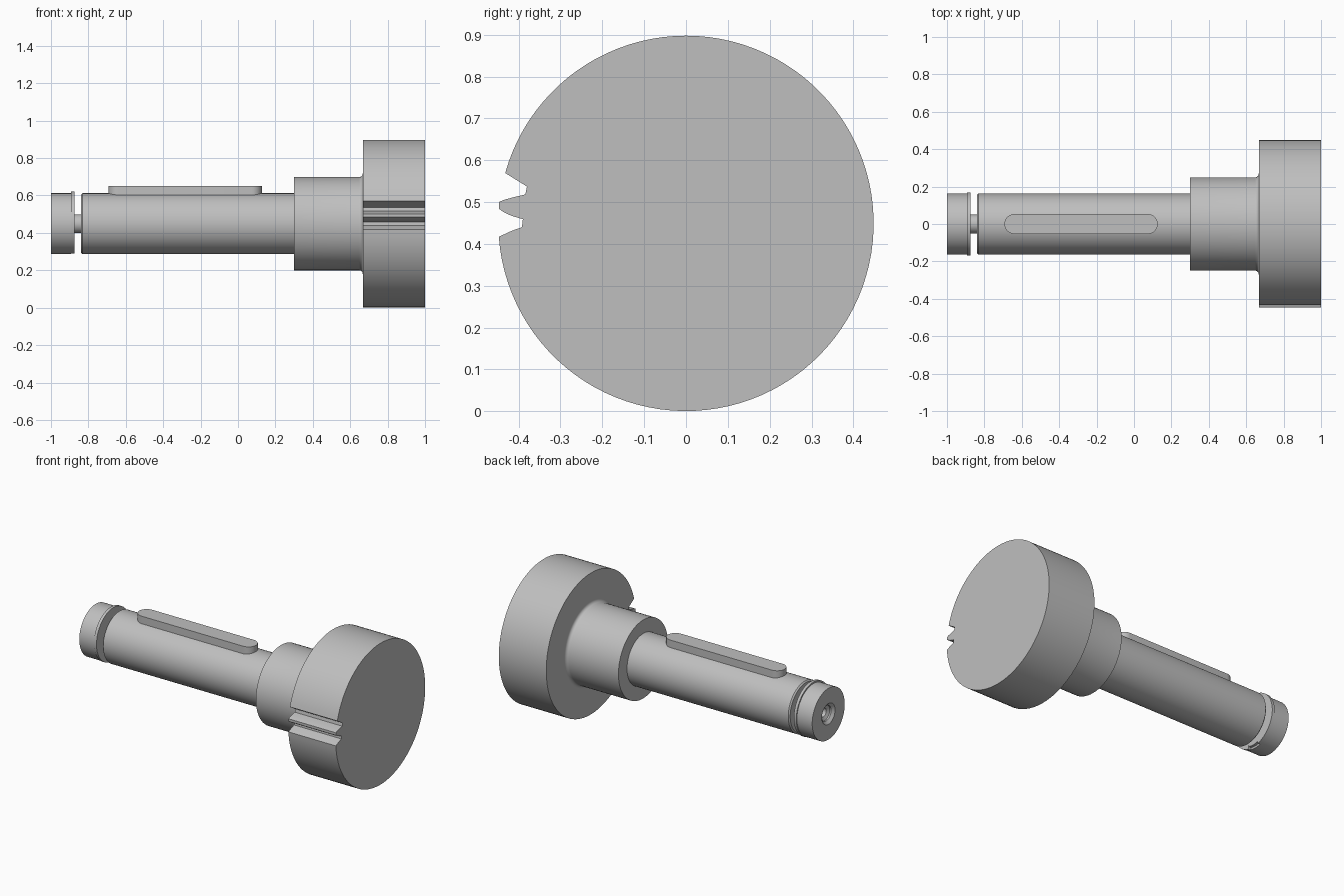
import bpy, bmesh, math
from mathutils import Vector

if "Cube" in bpy.data.objects:
    bpy.data.objects.remove(bpy.data.objects["Cube"])

AXIS = 0.449          # height of the shaft axis
steel = bpy.data.materials.new("steel grey")
steel.diffuse_color = (0.52, 0.52, 0.52, 1)
steel.use_nodes = True
steel.node_tree.nodes["Principled BSDF"].inputs["Base Color"].default_value = steel.diffuse_color


def finish(name, bm):
    """Clean up, mark hard edges, smooth the rest and add the object."""
    bmesh.ops.remove_doubles(bm, verts=bm.verts, dist=1e-5)
    bmesh.ops.recalc_face_normals(bm, faces=bm.faces)
    for f in bm.faces:
        f.smooth = True
    for e in bm.edges:
        e.smooth = e.is_manifold and e.calc_face_angle(0) < math.radians(30)
    me = bpy.data.meshes.new(name)
    bm.to_mesh(me)
    bm.free()
    me.materials.append(steel)
    ob = bpy.data.objects.new(name, me)
    bpy.context.collection.objects.link(ob)
    return ob


def turned(name, profile, steps=72):
    """Revolve (x, radius) points about the shaft axis."""
    bm = bmesh.new()
    vs = [bm.verts.new((x, 0, AXIS + r)) for x, r in profile]
    es = [bm.edges.new(p) for p in zip(vs, vs[1:])]
    bmesh.ops.spin(bm, geom=vs + es, cent=(0, 0, AXIS), axis=(1, 0, 0),
                   angle=math.tau, steps=steps)
    return finish(name, bm)


def extruded(name, outline, depth):
    """Extrude a closed outline of 3D points along the depth vector."""
    bm = bmesh.new()
    face = bm.faces.new([bm.verts.new(p) for p in outline])
    top = bmesh.ops.extrude_face_region(bm, geom=[face], use_keep_orig=True)
    bmesh.ops.translate(bm, vec=Vector(depth),
                        verts=[g for g in top["geom"] if isinstance(g, bmesh.types.BMVert)])
    return finish(name, bm)


# Shaft: end stub with countersunk centre hole, narrow neck, long journal
turned("shaft", [
    (-0.80, 0), (-0.81, 0.028), (-0.965, 0.028), (-0.975, 0.048), (-0.985, 0.048),
    (-1.0, 0.066), (-1.0, 0.163), (-0.893, 0.163), (-0.893, 0.15), (-0.876, 0.15),
    (-0.876, 0.05), (-0.84, 0.05), (-0.84, 0.155), (-0.832, 0.163),
    (0.31, 0.163), (0.31, 0)])

# Collar with a fillet running into the pinion
fillet = [(0.647 + 0.02 * math.sin(a), 0.269 - 0.02 * math.cos(a))
          for a in (math.pi / 2 * i / 6 for i in range(7))]
turned("collar", [(0.30, 0), (0.30, 0.249)] + fillet + [(0.675, 0.269), (0.675, 0)])

# Pinion blank with two tooth gaps, as (y, z) from bottom gap edge to top
R = 0.4485
gap = [(-0.417, 0.431), (-0.392, 0.440), (-0.390, 0.459), (-0.417, 0.467),
       (-0.436, 0.476), (-0.447, 0.484), (-0.447, 0.500), (-0.436, 0.505),
       (-0.410, 0.512), (-0.384, 0.518), (-0.380, 0.537), (-0.406, 0.553)]
a0 = math.atan2(0.569 - AXIS, -0.431)
a1 = math.atan2(0.417 - AXIS, -0.447)
n = 96
rim = [(R * math.cos(a), AXIS + R * math.sin(a))
       for a in (a0 + (a1 - a0) * i / n for i in range(n + 1))]
extruded("pinion", [(0.667, y, z) for y, z in rim + gap], (0.333, 0, 0))

# Round-ended parallel key
hw, x0, x1 = 0.053, -0.693, 0.127
key = []
for cx, start in ((x1 - hw, -90), (x0 + hw, 90)):
    for i in range(17):
        a = math.radians(start + 180 * i / 16)
        key.append((cx + hw * math.cos(a), hw * math.sin(a), 0.56))
extruded("key", key, (0, 0, 0.091))

# Retaining ring, thinner towards its open ends at the bottom
outer, inner = [], []
for i in range(61):
    a = math.radians(-75 + 330 * i / 60)
    ro = 0.169 + 0.004 * math.sin(a)
    for ring, r in ((outer, ro), (inner, 0.14)):
        ring.append((-0.893, r * math.cos(a), AXIS + r * math.sin(a)))
extruded("retaining_ring", outer + inner[::-1], (0.018, 0, 0))
